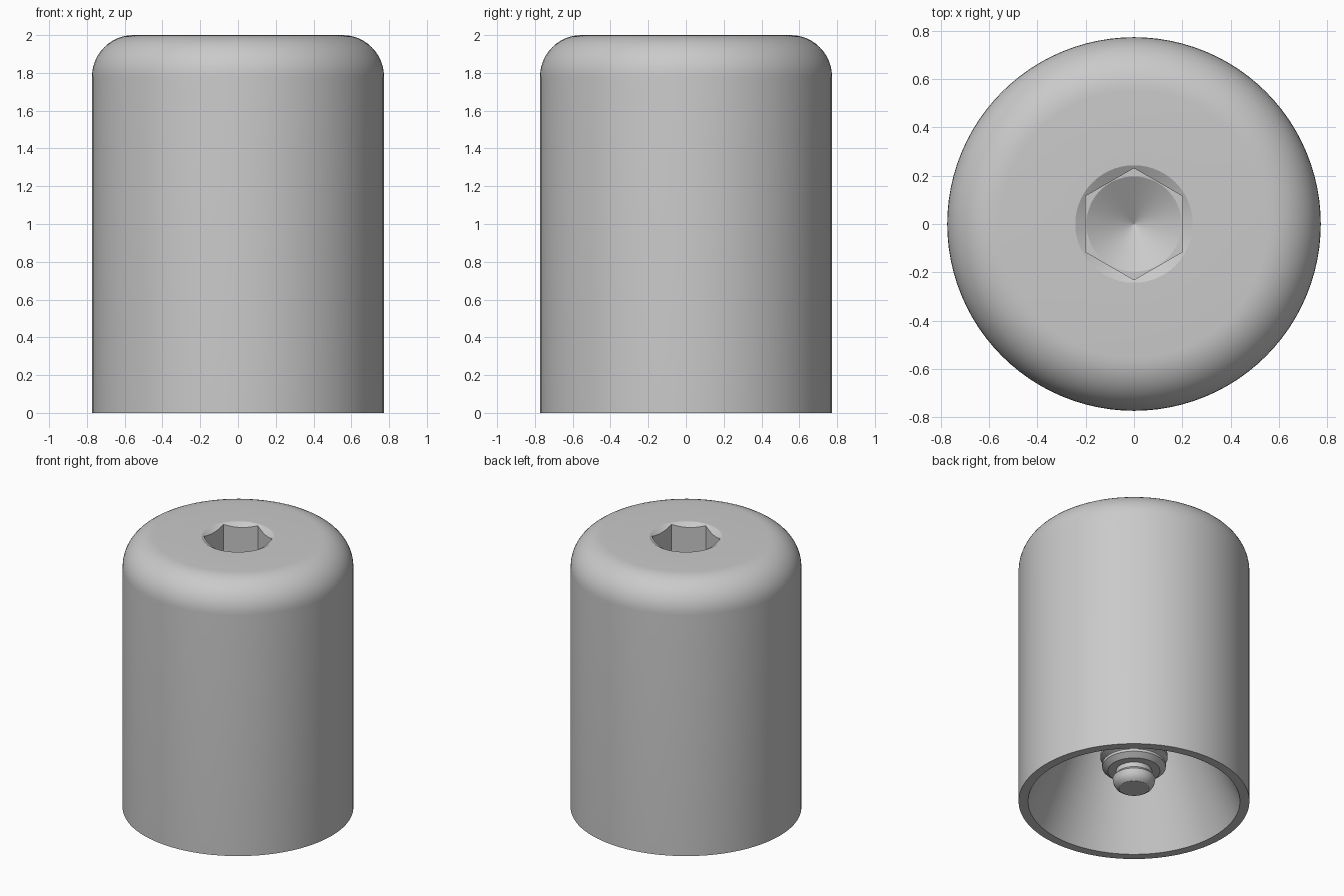
import bpy, bmesh
from math import sin, cos, pi

cube = bpy.data.objects.get("Cube")
if cube:
    bpy.data.objects.remove(cube, do_unlink=True)

grey = bpy.data.materials.new("light grey")
grey.use_nodes = True
colour = (0.59, 0.59, 0.59, 1)
grey.diffuse_color = colour
grey.node_tree.nodes["Principled BSDF"].inputs["Base Color"].default_value = colour


def lathe(name, profile, steps=96):
    """Spin a (radius, height) profile round the z axis."""
    bm = bmesh.new()
    verts = [bm.verts.new((0, r, z)) for r, z in profile]
    edges = [bm.edges.new(pair) for pair in zip(verts, verts[1:])]
    bmesh.ops.spin(bm, geom=verts + edges, cent=(0, 0, 0), axis=(0, 0, 1),
                   angle=2 * pi, steps=steps)
    bmesh.ops.remove_doubles(bm, verts=bm.verts, dist=0.0001)
    bmesh.ops.recalc_face_normals(bm, faces=bm.faces)
    mesh = bpy.data.meshes.new(name)
    bm.to_mesh(mesh)
    bm.free()
    mesh.materials.append(grey)
    obj = bpy.data.objects.new(name, mesh)
    bpy.context.collection.objects.link(obj)
    return obj


def activate(obj):
    bpy.ops.object.select_all(action='DESELECT')
    obj.select_set(True)
    bpy.context.view_layer.objects.active = obj


def cut(obj, cutter):
    cutter.hide_render = True
    activate(obj)
    mod = obj.modifiers.new("cut", 'BOOLEAN')
    mod.operation = 'DIFFERENCE'
    mod.solver = 'EXACT'
    mod.object = cutter
    bpy.ops.object.modifier_apply(modifier=mod.name)
    bpy.data.objects.remove(cutter, do_unlink=True)


def smooth(obj):
    activate(obj)
    bpy.ops.object.shade_smooth_by_angle(angle=pi / 7)


# Cap: rounded top shoulder, straight outer wall, thin rim, conical cavity
radius, fillet, height, ceiling = 0.773, 0.22, 2.0, 1.0
shoulder = [(radius - fillet + fillet * sin(a), height - fillet + fillet * cos(a))
            for a in (i * pi / 24 for i in range(13))]
cap = lathe("cap", [(0, height)] + shoulder
            + [(radius, 0), (0.71, 0), (0.27, ceiling), (0, ceiling)])

# Hexagonal socket with a shallow countersink and a drilled cone at the bottom
floor = 1.6
cut(cap, lathe("socket_cutter", [(0, floor), (0.231, floor), (0.231, 2.1), (0, 2.1)], 6))
cut(cap, lathe("countersink_cutter", [(0, 1.94), (0.139, 1.94), (0.295, 2.03), (0, 2.03)]))
cut(cap, lathe("drill_cutter", [(0, floor - 0.12), (0.197, floor),
                                (0.197, floor + 0.05), (0, floor + 0.05)]))
smooth(cap)

# The drilled cone keeps its flat facets so that the point stays crisp
for face in cap.data.polygons:
    if face.center.xy.length < 0.19 and floor - 0.12 < face.center.z < floor - 0.01:
        face.use_smooth = False

# Ridged stud hanging in the cavity: rounded tip, neck, chamfered end, ridges
tip = [(0, 0.1), (0.1, 0.1), (0.122, 0.115), (0.137, 0.14), (0.143, 0.175), (0.12, 0.2)]
chamfered_end = [(0.12, 0.235), (0.175, 0.235), (0.213, 0.265), (0.213, 0.285), (0.17, 0.3)]
stud_profile = tip + chamfered_end
z, pitch = 0.31, 0.1
while z < ceiling:
    stud_profile += [(0.17, z), (0.225, z + 0.025), (0.225, z + 0.05), (0.17, z + 0.08)]
    z += pitch
stud_profile += [(0.17, z), (0, z)]
smooth(lathe("threaded_stud", stud_profile, 64))
